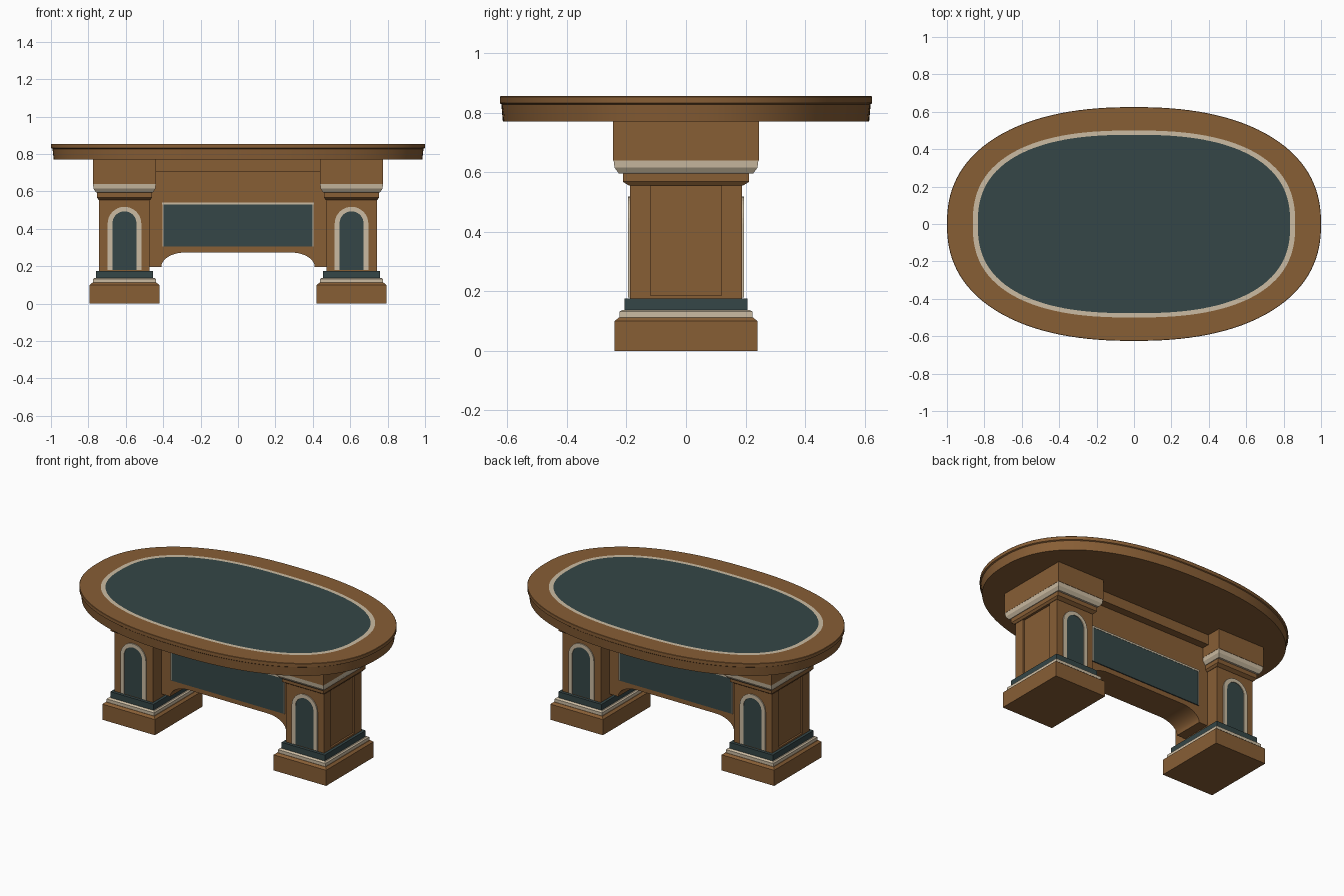
import bpy, bmesh, math

if "Cube" in bpy.data.objects:
    bpy.data.objects.remove(bpy.data.objects["Cube"])


def material(name, rgb):
    m = bpy.data.materials.new(name)
    m.diffuse_color = (*rgb, 1)
    m.use_nodes = True
    m.node_tree.nodes["Principled BSDF"].inputs["Base Color"].default_value = m.diffuse_color
    return m


BROWN = material("brown wood", (0.245, 0.112, 0.036))
TEAL = material("dark teal", (0.035, 0.061, 0.063))
CREAM = material("cream trim", (0.60, 0.50, 0.36))


def finish(name, bm, mats, smooth=False):
    bmesh.ops.recalc_face_normals(bm, faces=bm.faces)
    me = bpy.data.meshes.new(name)
    bm.to_mesh(me)
    bm.free()
    for m in mats:
        me.materials.append(m)
    if smooth:
        for p in me.polygons:
            p.use_smooth = True
        me.set_sharp_from_angle(angle=math.radians(30))
    ob = bpy.data.objects.new(name, me)
    bpy.context.collection.objects.link(ob)
    return ob


def loft(rings, band_mats, cap_mat=0):
    """Closed solid through stacked rings of points, one material per band."""
    bm = bmesh.new()
    loops = [[bm.verts.new(p) for p in r] for r in rings]
    n = len(loops[0])
    for a, b, mi in zip(loops, loops[1:], band_mats):
        for i in range(n):
            j = (i + 1) % n
            bm.faces.new((a[i], a[j], b[j], b[i])).material_index = mi
    bm.faces.new(loops[0])
    bm.faces.new(loops[-1]).material_index = cap_mat
    return bm


def oval(a, b, z, n=2.3, count=128):
    pts = []
    for i in range(count):
        t = 2 * math.pi * i / count
        c, s = math.cos(t), math.sin(t)
        r = (abs(c) ** n + abs(s) ** n) ** (-1 / n)
        pts.append((a * r * c, b * r * s, z))
    return pts


def rect(cx, hx, hy, z):
    return [(cx - hx, -hy, z), (cx + hx, -hy, z), (cx + hx, hy, z), (cx - hx, hy, z)]


def stack(name, cx, levels, mat):
    """Block with sloping sides; levels are (half x, half y, z)."""
    return finish(name, loft([rect(cx, *l) for l in levels], [0] * (len(levels) - 1)), [mat])


def plate(name, pts, y0, y1, mat, smooth=False):
    """Outline in x, z extruded from y0 to y1."""
    return finish(name, loft([[(x, y, z) for x, z in pts] for y in (y0, y1)], [0]), [mat], smooth)


def box_pts(x0, x1, z0, z1):
    return [(x0, z0), (x1, z0), (x1, z1), (x0, z1)]


def arch(cx, r, z0, top, seg=16):
    """Open arch line from the right foot over the top to the left foot."""
    zc = top - r
    return [(cx + r, z0)] + [(cx + r * math.cos(math.pi * i / seg), zc + r * math.sin(math.pi * i / seg))
                             for i in range(seg + 1)] + [(cx - r, z0)]


# Oval top with two-step rim and inlaid cream band and teal field
rim = [oval(0.985, 0.615, 0.77), oval(0.992, 0.62, 0.828), oval(1.0, 0.625, 0.832),
       oval(1.0, 0.625, 0.853), oval(0.998, 0.623, 0.855),
       oval(0.862, 0.50, 0.855, 2.5), oval(0.835, 0.477, 0.855, 2.5)]
finish("table_top", loft(rim, [0, 0, 0, 0, 0, 2], 1), [BROWN, TEAL, CREAM], True)

# Pedestals
CX = 0.607
for side, s in (("left", -1), ("right", 1)):
    cx = s * CX
    stack(f"{side}_plinth", cx, [(0.186, 0.24, 0), (0.186, 0.24, 0.10), (0.172, 0.225, 0.112)], BROWN)
    stack(f"{side}_base_trim", cx, [(0.168, 0.223, 0.11), (0.168, 0.223, 0.132), (0.16, 0.213, 0.138)], CREAM)
    stack(f"{side}_base_band", cx, [(0.153, 0.207, 0.136), (0.153, 0.207, 0.176)], TEAL)

    # Column with a recessed panel on the outer side
    bm = loft([rect(cx, 0.135, 0.188, 0.175), rect(cx, 0.135, 0.188, 0.575)], [0])
    bm.normal_update()
    outer = max(bm.faces, key=lambda f: f.calc_center_median().x * s)
    bmesh.ops.inset_individual(bm, faces=[outer], thickness=0.015, depth=0)
    for v in outer.verts:
        v.co.y = math.copysign(0.12, v.co.y)
    ret = bmesh.ops.extrude_discrete_faces(bm, faces=[outer])
    for v in ret["faces"][0].verts:
        v.co.x -= s * 0.012
    finish(f"{side}_column", bm, [BROWN])

    stack(f"{side}_neck_moulding", cx, [(0.138, 0.192, 0.555), (0.148, 0.212, 0.568), (0.148, 0.212, 0.598)], BROWN)
    stack(f"{side}_cap_trim", cx, [(0.152, 0.225, 0.595), (0.166, 0.24, 0.615), (0.168, 0.243, 0.64)], CREAM)
    stack(f"{side}_cap_block", cx, [(0.169, 0.245, 0.64), (0.169, 0.245, 0.772)], BROWN)

    # Arched panels on front and back
    for face, d in (("front", -1), ("back", 1)):
        y = d * 0.186
        plate(f"{side}_{face}_arch_panel", arch(cx, 0.068, 0.18, 0.5), y, y + d * 0.005, TEAL)
        band = arch(cx, 0.09, 0.18, 0.518) + arch(cx, 0.064, 0.18, 0.494)[::-1]
        plate(f"{side}_{face}_arch_frame", band, y, y + d * 0.009, CREAM)

# Apron between the pedestals, with a curved lower edge
curve = [(0.28 + 0.13 * math.sin(math.pi / 2 * i / 10), 0.197 + 0.077 * math.cos(math.pi / 2 * i / 10))
         for i in range(11)]
half = curve + [(0.49, 0.197), (0.49, 0.77)]
outline = half + [(-x, z) for x, z in half[::-1]]
plate("apron", outline, -0.10, 0.10, BROWN, True)
plate("apron_top_beam", box_pts(-0.45, 0.45, 0.705, 0.771), -0.15, 0.15, BROWN)

# Teal apron panels with thin cream edging
for face, d in (("front", -1), ("back", 1)):
    y = d * 0.098
    plate(f"{face}_apron_panel", box_pts(-0.40, 0.40, 0.305, 0.532), y, y + d * 0.008, TEAL)
    plate(f"{face}_apron_top_trim", box_pts(-0.407, 0.407, 0.53, 0.542), y, y + d * 0.0095, CREAM)
    for side, s in (("left", -1), ("right", 1)):
        plate(f"{face}_apron_{side}_trim", box_pts(s * 0.40 - 0.003, s * 0.40 + 0.003, 0.305, 0.532),
              y, y + d * 0.0095, CREAM)
